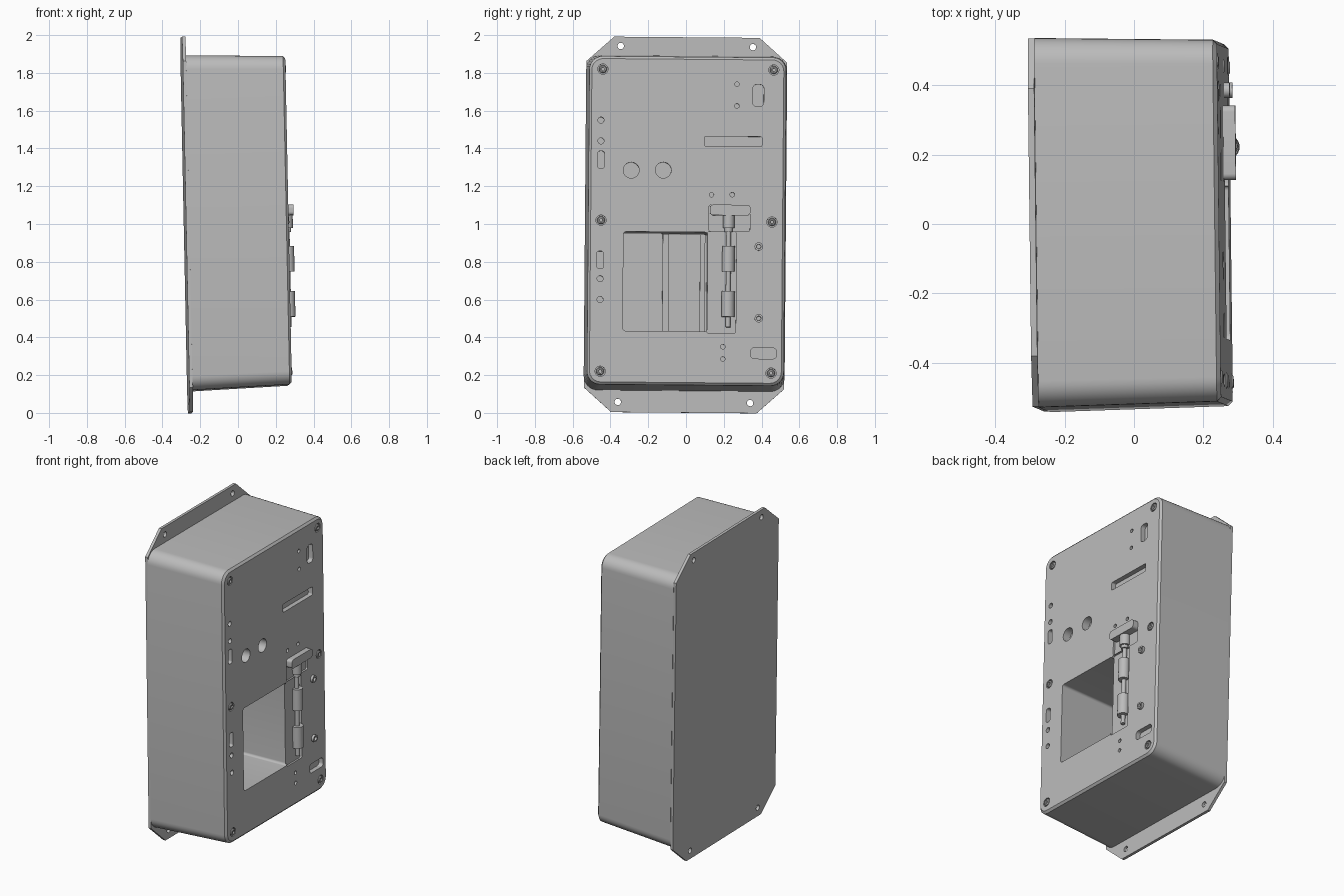
import bpy, bmesh, math
from mathutils import Matrix, Euler

if "Cube" in bpy.data.objects:
    bpy.data.objects.remove(bpy.data.objects["Cube"])

grey = bpy.data.materials.new("light grey")
grey.diffuse_color = (0.5, 0.5, 0.5, 1)
grey.use_nodes = True
grey.node_tree.nodes["Principled BSDF"].inputs["Base Color"].default_value = grey.diffuse_color

# The whole enclosure sits very slightly askew
TILT = (Matrix.Translation((0, 0, 1)) @ Euler((-0.0085, -0.02, 0.012)).to_matrix().to_4x4()
        @ Matrix.Translation((0, 0, -1)))
FACE = 0.262


def loc(y, z):
    """Position read on the tilted front panel -> untilted position."""
    return y - 0.003 - 0.0085 * (z - 1), z - 0.005 + 0.0085 * y


def rrect(cy, cz, hw, hh, r, seg=8):
    pts = []
    for k, (sy, sz) in enumerate([(1, 1), (-1, 1), (-1, -1), (1, -1)]):
        for i in range(seg + 1):
            a = math.pi / 2 * (k + i / seg)
            pts.append((cy + sy * (hw - r) + r * math.cos(a), cz + sz * (hh - r) + r * math.sin(a)))
    return pts


def circle(cy, cz, r, n=24):
    return [(cy + r * math.cos(2 * math.pi * i / n), cz + r * math.sin(2 * math.pi * i / n)) for i in range(n)]


def loft(bm, rings):
    """Capped solid through rings of (x, outline) with equal point counts."""
    loops = [[bm.verts.new((x, y, z)) for y, z in pts] for x, pts in rings]
    n = len(loops[0])
    for a, b in zip(loops, loops[1:]):
        for i in range(n):
            j = (i + 1) % n
            bm.faces.new((a[i], a[j], b[j], b[i]))
    bm.faces.new(loops[0][::-1])
    bm.faces.new(loops[-1])


def prism(bm, pts, x0, x1):
    loft(bm, [(x0, pts), (x1, pts)])


def box(bm, y0, y1, z0, z1, x0, x1):
    prism(bm, [(y0, z0), (y1, z0), (y1, z1), (y0, z1)], x0, x1)


def post(bm, x, y, z0, z1, r):
    """Upright cylinder."""
    bmesh.ops.create_cone(bm, cap_ends=True, segments=24, radius1=r, radius2=r, depth=z1 - z0,
                          matrix=Matrix.Translation((x, y, (z0 + z1) / 2)))


def make(name, bm):
    bmesh.ops.recalc_face_normals(bm, faces=bm.faces)
    me = bpy.data.meshes.new(name)
    bm.to_mesh(me)
    bm.free()
    me.materials.append(grey)
    ob = bpy.data.objects.new(name, me)
    bpy.context.collection.objects.link(ob)
    return ob


def cut(ob, cutter):
    m = ob.modifiers.new("cut", 'BOOLEAN')
    m.operation, m.solver, m.object = 'DIFFERENCE', 'EXACT', cutter
    m.use_self = True
    dg = bpy.context.evaluated_depsgraph_get()
    me = bpy.data.meshes.new_from_object(ob.evaluated_get(dg))
    ob.modifiers.clear()
    ob.data = me
    bpy.data.objects.remove(cutter)


# Drafted body with chamfered front rim
bm = bmesh.new()
loft(bm, [(-0.264, rrect(0, 1.0085, 0.532, 0.8865, 0.075)),
          (0.25, rrect(0, 1.011, 0.521, 0.869, 0.07)),
          (FACE, rrect(0, 1.011, 0.508, 0.856, 0.06))])
body = make("enclosure_body", bm)

# Panel openings and recesses
SCREWS = [(-0.44, 1.82), (0.465, 1.815), (-0.45, 1.02), (0.455, 1.01), (-0.455, 0.22), (0.45, 0.21)]
bm = bmesh.new()


def recess(pts, depth):
    prism(bm, pts, FACE - depth, FACE + 0.05)


for p in SCREWS:
    recess(circle(*loc(*p), 0.027), 0.015)
for y in (-0.29, -0.12):                                   # gauge holes
    recess(circle(*loc(y, 1.285), 0.042), 0.05)
for p in [(-0.45, 1.55), (-0.45, 1.44), (-0.455, 0.71), (-0.455, 0.60)]:
    recess(circle(*loc(*p), 0.016), 0.03)
for p in [(0.27, 1.74), (0.27, 1.625), (0.135, 1.155), (0.245, 1.155), (0.195, 0.35), (0.195, 0.285)]:
    recess(circle(*loc(*p), 0.012, 16), 0.03)
for y, z, hw, hh in [(-0.45, 1.34, 0.018, 0.046), (-0.455, 0.81, 0.018, 0.046),
                     (0.383, 1.68, 0.029, 0.058), (0.41, 0.315, 0.069, 0.029)]:
    recess(rrect(*loc(y, z), hw, hh, min(hw, hh) * 0.7), 0.03)
recess(rrect(*loc(0.25, 1.437), 0.152, 0.026, 0.008), 0.03)  # card slot
recess(rrect(*loc(-0.11, 0.695), 0.223, 0.263, 0.015), 0.5)  # window pocket
cut(body, make("panel_cutter", bm))

# Shallow hinge channel beside the window, and its upper seat
for y, z, hw, hh in [(0.188, 0.69, 0.077, 0.268), (0.23, 1.03, 0.108, 0.07)]:
    bm = bmesh.new()
    recess(rrect(*loc(y, z), hw, hh, 0.01), 0.012)
    cut(body, make("channel_cutter", bm))

# Back plate with mounting flanges at the top and bottom
bm = bmesh.new()
half = [(-0.53, 0.865), (-0.385, 0.994), (0.385, 0.994), (0.53, 0.865)]
prism(bm, [(y, 1 + z) for y, z in half] + [(-y, 1 - z) for y, z in half], -0.281, -0.263)
plate = make("back_plate", bm)
bm = bmesh.new()
for y in (-0.35, 0.35):
    for z in (0.06, 1.945):
        prism(bm, circle(y, z, 0.017), -0.35, -0.2)
cut(plate, make("flange_cutter", bm))

# Panel screws with socket rings
bm = bmesh.new()
for p in SCREWS:
    y, z = loc(*p)
    loft(bm, [(0.24, circle(y, z, 0.021)), (0.262, circle(y, z, 0.021)),
              (0.266, circle(y, z, 0.016)), (0.266, circle(y, z, 0.01)), (0.258, circle(y, z, 0.009))])
make("panel_screws", bm)

# Two raised bushes right of the latch
bm = bmesh.new()
for p in [(0.385, 0.88), (0.385, 0.50)]:
    y, z = loc(*p)
    loft(bm, [(0.25, circle(y, z, 0.022)), (0.278, circle(y, z, 0.022)),
              (0.278, circle(y, z, 0.012)), (0.262, circle(y, z, 0.011))])
make("raised_bushes", bm)

# Vertical channel rail inside the pocket
bm = bmesh.new()
box(bm, -0.12, -0.087, 0.428, 0.95, -0.24, -0.19)
box(bm, 0.078, 0.105, 0.428, 0.95, -0.24, -0.19)
box(bm, -0.087, 0.078, 0.428, 0.95, -0.24, -0.225)
make("inner_rail", bm)

# Latch head
bm = bmesh.new()
prism(bm, rrect(0.23, 1.07, 0.107, 0.028, 0.018), 0.245, 0.297)
make("latch_head", bm)

# Latch rod, collar and sleeves
bm = bmesh.new()
for z0, z1, r, x in [(0.45, 1.05, 0.013, 0.262), (0.975, 1.045, 0.031, 0.262), (0.955, 0.98, 0.021, 0.262),
                     (0.745, 0.88, 0.033, 0.264), (0.505, 0.64, 0.035, 0.262)]:
    post(bm, x, 0.223, z0, z1, r)
make("latch_rod", bm)

# Tilt everything and smooth the rounded parts
for ob in bpy.context.collection.objects:
    ob.data.transform(TILT)
    ob.data.shade_smooth()
    ob.data.set_sharp_from_angle(angle=math.radians(30))
